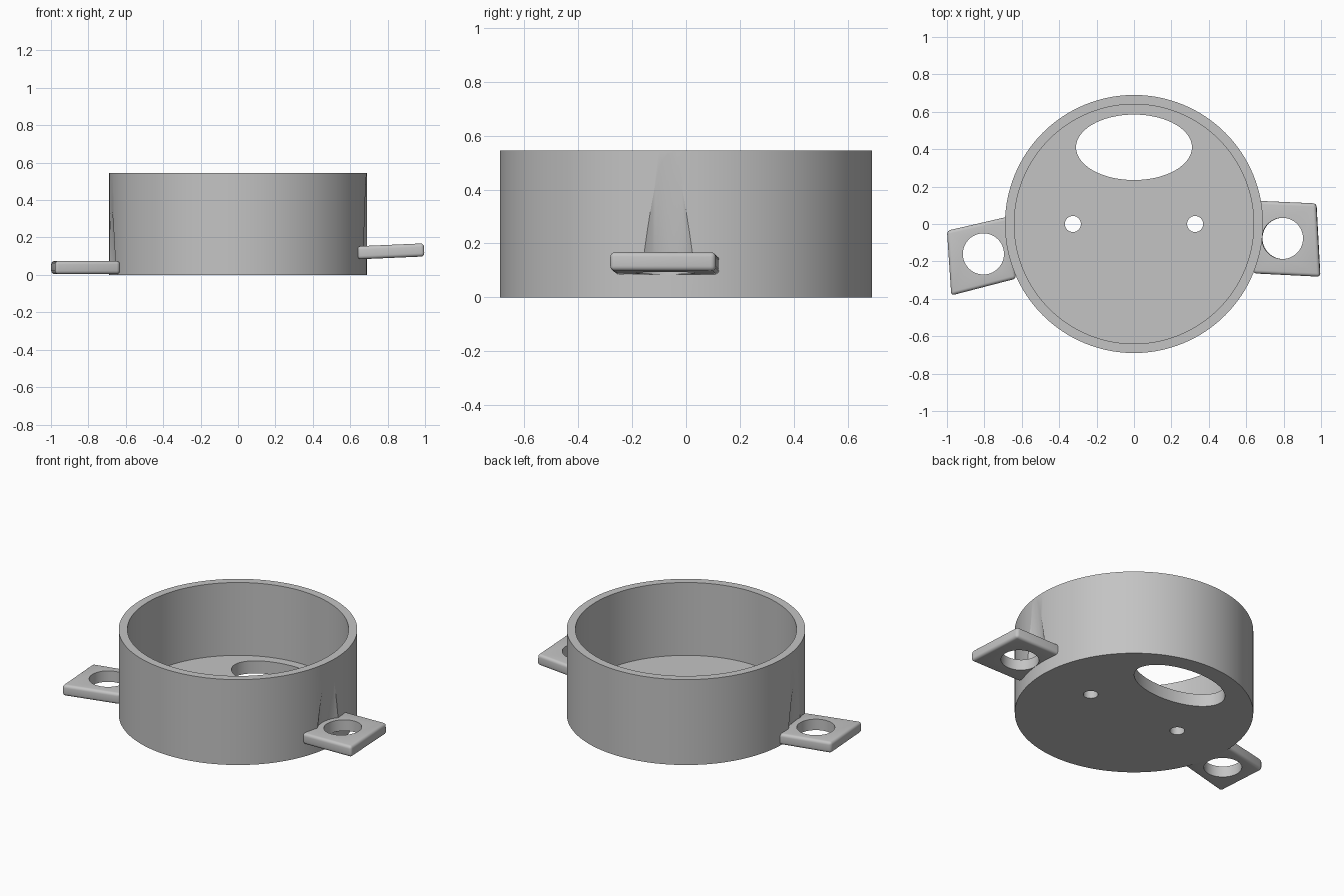
import bpy, bmesh, math
from mathutils import Matrix, Vector

old = bpy.data.objects.get("Cube")
if old:
    bpy.data.objects.remove(old, do_unlink=True)

grey = bpy.data.materials.new("light grey plastic")
grey.use_nodes = True
COLOUR = (0.55, 0.55, 0.55, 1)
grey.diffuse_color = COLOUR
grey.node_tree.nodes["Principled BSDF"].inputs["Base Color"].default_value = COLOUR

OUTER, INNER, HEIGHT, FLOOR = 0.69, 0.64, 0.545, 0.08


def make_object(name, bm):
    bmesh.ops.recalc_face_normals(bm, faces=bm.faces)
    mesh = bpy.data.meshes.new(name)
    bm.to_mesh(mesh)
    bm.free()
    mesh.materials.append(grey)
    obj = bpy.data.objects.new(name, mesh)
    bpy.context.collection.objects.link(obj)
    return obj


def cylinder(name, x, y, z0, z1, r0, r1=None, stretch=1.0, sides=64):
    """Upright cylinder, cone or elliptic column between two heights."""
    bm = bmesh.new()
    bmesh.ops.create_cone(bm, cap_ends=True, segments=sides, radius1=r0,
                          radius2=r0 if r1 is None else r1, depth=z1 - z0)
    bm.transform(Matrix.Translation((x, y, (z0 + z1) / 2)) @ Matrix.Diagonal((1, stretch, 1, 1)))
    return make_object(name, bm)


def apply_modifiers(obj):
    bpy.context.view_layer.update()
    graph = bpy.context.evaluated_depsgraph_get()
    mesh = bpy.data.meshes.new_from_object(obj.evaluated_get(graph))
    obj.modifiers.clear()
    obj.data = mesh


def cut(obj, cutter):
    mod = obj.modifiers.new("cut", 'BOOLEAN')
    mod.operation, mod.solver, mod.object = 'DIFFERENCE', 'EXACT', cutter
    apply_modifiers(obj)
    bpy.data.objects.remove(cutter, do_unlink=True)


def smooth(obj):
    bpy.ops.object.select_all(action='DESELECT')
    obj.select_set(True)
    bpy.context.view_layer.objects.active = obj
    bpy.ops.object.shade_smooth_by_angle(angle=math.radians(30))


def tab(name, outline, z0, thick, slope, pivot_x, hole):
    """Bevelled mounting plate with a screw hole, tilted about the y axis."""
    bm = bmesh.new()
    face = bm.faces.new([bm.verts.new((x, y, z0)) for x, y in outline])
    top = bmesh.ops.extrude_face_region(bm, geom=[face])["geom"]
    bmesh.ops.translate(bm, vec=(0, 0, thick),
                        verts=[v for v in top if isinstance(v, bmesh.types.BMVert)])
    obj = make_object(name, bm)
    bevel = obj.modifiers.new("rounded edges", 'BEVEL')
    bevel.width, bevel.segments = 0.018, 4
    apply_modifiers(obj)
    cut(obj, cylinder("screw_cutter", *hole, z0 - 0.1, z0 + 0.2, 0.11))
    pivot = Vector((pivot_x, 0, z0))
    obj.data.transform(Matrix.Translation(pivot)
                       @ Matrix.Rotation(math.radians(slope), 4, 'Y')
                       @ Matrix.Translation(-pivot))
    smooth(obj)
    return obj


# Round cup with a thick floor
cup = cylinder("cup", 0, 0, 0, HEIGHT, OUTER, sides=128)
cut(cup, cylinder("bore_cutter", 0, 0, FLOOR, HEIGHT + 0.2, INNER, sides=128))

# Floor openings: oval window and two small holes
cut(cup, cylinder("oval_cutter", 0, 0.41, -0.1, 0.2, 0.31, stretch=0.565))
for side in (-1, 1):
    cut(cup, cylinder("pin_cutter", side * 0.327, 0, -0.1, 0.2, 0.043, sides=32))

# Tapered driver grooves in the outer wall above each tab
LEFT_HOLE, RIGHT_HOLE = (0.797, -0.077), (-0.805, -0.16)
cut(cup, cylinder("left_groove_cutter", *LEFT_HOLE, 0.11, 0.61, 0.153, 0.103))
cut(cup, cylinder("right_groove_cutter", *RIGHT_HOLE, 0.04, 0.54, 0.162, 0.112))
smooth(cup)

# Mounting tabs, one flat and low, one higher and slightly tilted
tab("left_tab", [(0.64, 0.125), (0.977, 0.11), (0.998, -0.282), (0.64, -0.264)],
    0.083, 0.07, -2.5, 0.64, LEFT_HOLE)
tab("right_tab", [(-0.67, 0.04), (-1.0, -0.036), (-0.977, -0.382), (-0.63, -0.292)],
    0.004, 0.07, 0, -0.63, RIGHT_HOLE)
